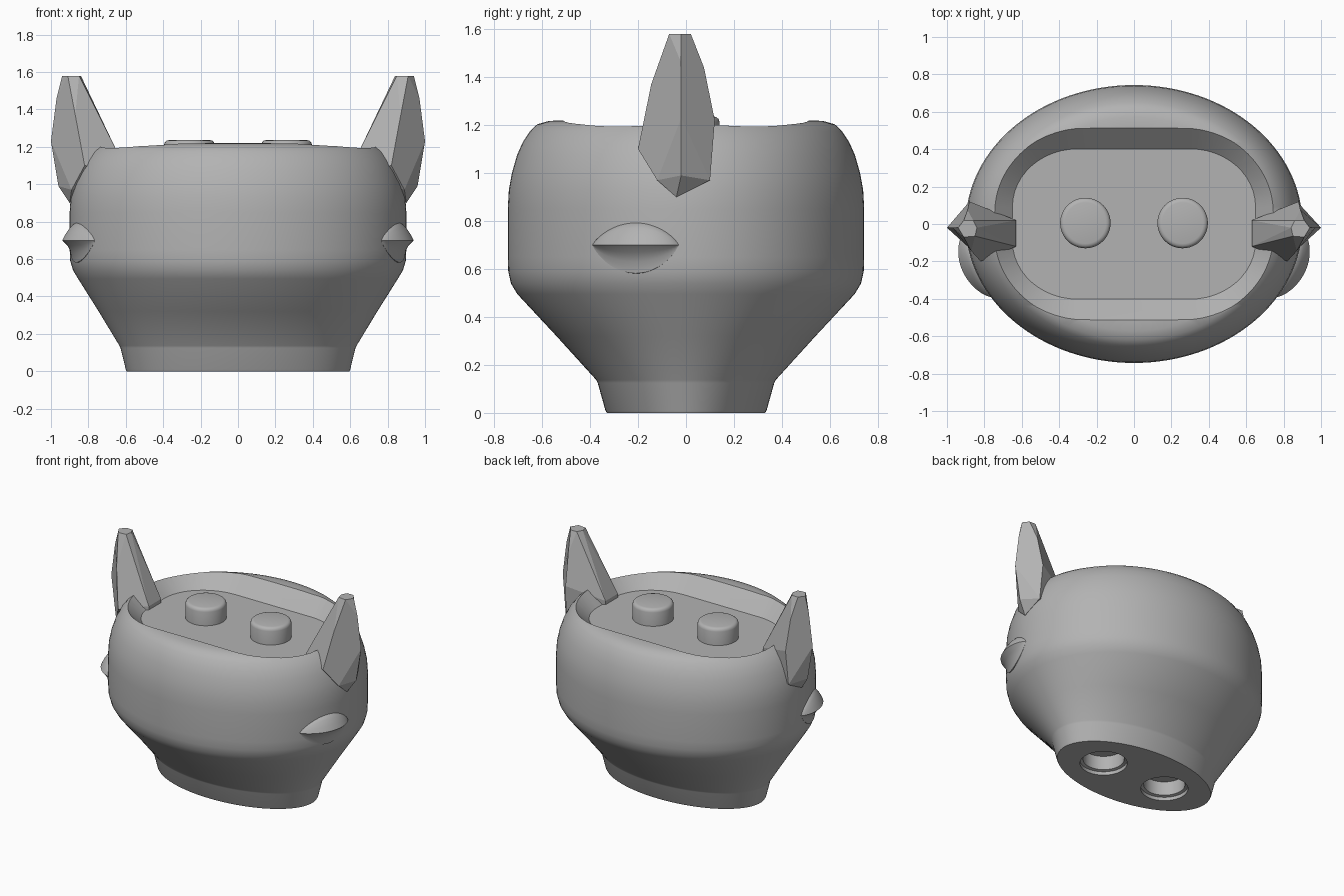
import bpy, bmesh, math
from mathutils import Vector

old = bpy.data.objects.get("Cube")
if old:
    bpy.data.objects.remove(old, do_unlink=True)

grey = bpy.data.materials.new("plain grey")
grey.use_nodes = True
GREY = (0.45, 0.45, 0.45, 1)
grey.diffuse_color = GREY
grey.node_tree.nodes["Principled BSDF"].inputs["Base Color"].default_value = GREY


def finish(name, bm, smooth=True):
    bmesh.ops.recalc_face_normals(bm, faces=bm.faces[:])
    mesh = bpy.data.meshes.new(name)
    bm.to_mesh(mesh)
    bm.free()
    mesh.materials.append(grey)
    ob = bpy.data.objects.new(name, mesh)
    bpy.context.collection.objects.link(ob)
    if smooth:
        shade(ob)
    return ob


def shade(ob):
    bpy.ops.object.select_all(action='DESELECT')
    ob.select_set(True)
    bpy.context.view_layer.objects.active = ob
    bpy.ops.object.shade_smooth_by_angle(angle=math.radians(32))


def loft(name, rings, smooth=True):
    """Skin a list of closed rings and cap both ends."""
    bm = bmesh.new()
    loops = [[bm.verts.new(p) for p in ring] for ring in rings]
    n = len(rings[0])
    for a, b in zip(loops, loops[1:]):
        for i in range(n):
            j = (i + 1) % n
            bm.faces.new((a[i], a[j], b[j], b[i]))
    bm.faces.new(loops[0])
    bm.faces.new(loops[-1])
    return finish(name, bm, smooth)


def oval(rx, ry, z, n=128, cx=0, cy=0):
    angles = [math.tau * i / n for i in range(n)]
    return [(cx + rx * math.cos(a), cy + ry * math.sin(a), z) for a in angles]


def rounded_box(hx, hy, rx, ry, z, n=12):
    pts = []
    for q, (sx, sy) in enumerate([(1, 1), (-1, 1), (-1, -1), (1, -1)]):
        for i in range(n + 1):
            a = math.pi / 2 * (q + i / n)
            pts.append((sx * (hx - rx) + rx * math.cos(a),
                        sy * (hy - ry) + ry * math.sin(a), z))
    return pts


def cut(ob, cutter):
    mod = ob.modifiers.new("cut", 'BOOLEAN')
    mod.operation = 'DIFFERENCE'
    mod.solver = 'EXACT'
    mod.object = cutter
    bpy.context.view_layer.objects.active = ob
    bpy.ops.object.modifier_apply(modifier=mod.name)
    bpy.data.objects.remove(cutter, do_unlink=True)


# Body: narrow neck, flared belt and rounded dome
WIDE, DEEP, FLOOR = 0.9, 0.743, 1.113
rings = [oval(0.595, 0.33, 0), oval(0.6, 0.336, 0.01),
         oval(0.628, 0.368, 0.125), oval(0.634, 0.374, 0.137),
         oval(0.745, 0.54, 0.32), oval(0.855, 0.703, 0.495),
         oval(0.882, 0.73, 0.54), oval(0.897, 0.741, 0.59)]
dome = [(1, 0.65), (1, 0.85), (0.994, 0.93), (0.977, 1.0), (0.948, 1.075),
        (0.915, 1.13), (0.875, 1.175), (0.835, 1.203), (0.77, 1.217),
        (0.7, 1.22), (0.5, 1.22)]
rings += [oval(WIDE * r, DEEP * r, z) for r, z in dome]
body = loft("body", rings, False)

# Sloped tray sunk into the top
cut(body, loft("tray_cutter", [rounded_box(0.65, 0.402, 0.35, 0.31, FLOOR),
                               rounded_box(0.845, 0.597, 0.545, 0.49, 1.3)], False))

# Round sockets under the neck
for x in (-0.26, 0.26):
    cut(body, loft("socket_cutter", [oval(r, r, z, n=48, cx=x) for r, z in
                                     [(0.155, -0.02), (0.155, 0.025),
                                      (0.135, 0.03), (0.135, 0.13)]], False))
shade(body)

# Studs on the tray floor
for side, x in (("right", -0.26), ("left", 0.26)):
    profile = [(0.135, FLOOR - 0.02), (0.135, 1.212), (0.131, 1.225),
               (0.122, 1.233), (0.11, 1.236)]
    loft(side + "_stud", [oval(r, r, z, n=48, cx=x, cy=0.005) for r, z in profile])

# Faceted horns
HORN = [
    (0.85, -0.065, 1.58), (0.91, -0.07, 1.58), (0.94, -0.02, 1.58),
    (0.91, 0.02, 1.58), (0.86, 0.02, 1.58), (0.84, -0.02, 1.58),
    (0.97, -0.02, 1.46), (0.89, 0.075, 1.44), (0.87, -0.145, 1.37),
    (1.0, -0.02, 1.23), (0.88, 0.12, 1.22), (0.82, -0.2, 1.1),
    (0.96, -0.02, 0.99), (0.89, 0.1, 0.97), (0.89, -0.12, 0.97),
    (0.9, -0.04, 0.9),
    (0.63, 0.02, 1.14), (0.63, -0.12, 1.14),
    (0.63, 0.02, 1.07), (0.63, -0.12, 1.07),
]


def horn(side, sx):
    bm = bmesh.new()
    verts = [bm.verts.new((sx * x, y, z)) for x, y, z in HORN]
    res = bmesh.ops.convex_hull(bm, input=verts)
    spare = {v for v in res["geom_interior"] if isinstance(v, bmesh.types.BMVert)}
    bmesh.ops.delete(bm, geom=list(spare), context='VERTS')
    bmesh.ops.dissolve_limit(bm, angle_limit=math.radians(8),
                             verts=bm.verts[:], edges=bm.edges[:])
    finish(side + "_horn", bm, False)


# Almond eyes: a domed lid over a sharp ridge that tucks back into the body
def eye(side, sx):
    section = [(0.1, -0.03), (0.092, 0), (0.07, 0.023), (0.035, 0.047), (0, 0.065),
               (-0.03, 0.034), (-0.07, 0.01), (-0.118, 0.002), (-0.122, -0.05), (0, -0.05)]
    rings = []
    steps = 24
    for k in range(steps + 1):
        t = -0.995 + 1.99 * k / steps
        f = (1 - t * t) ** 0.8
        y = -0.21 + 0.18 * t
        base = Vector((WIDE * math.sqrt(1 - (y / DEEP) ** 2), y, 0.7))
        out = Vector((base.x / WIDE ** 2, y / DEEP ** 2, 0)).normalized()
        ring = []
        for dz, off in section:
            p = base + out * off * f
            ring.append((sx * p.x, p.y, p.z + dz * f))
        rings.append(ring)
    loft(side + "_eye", rings)


for side, sx in (("right", -1), ("left", 1)):
    horn(side, sx)
    eye(side, sx)
